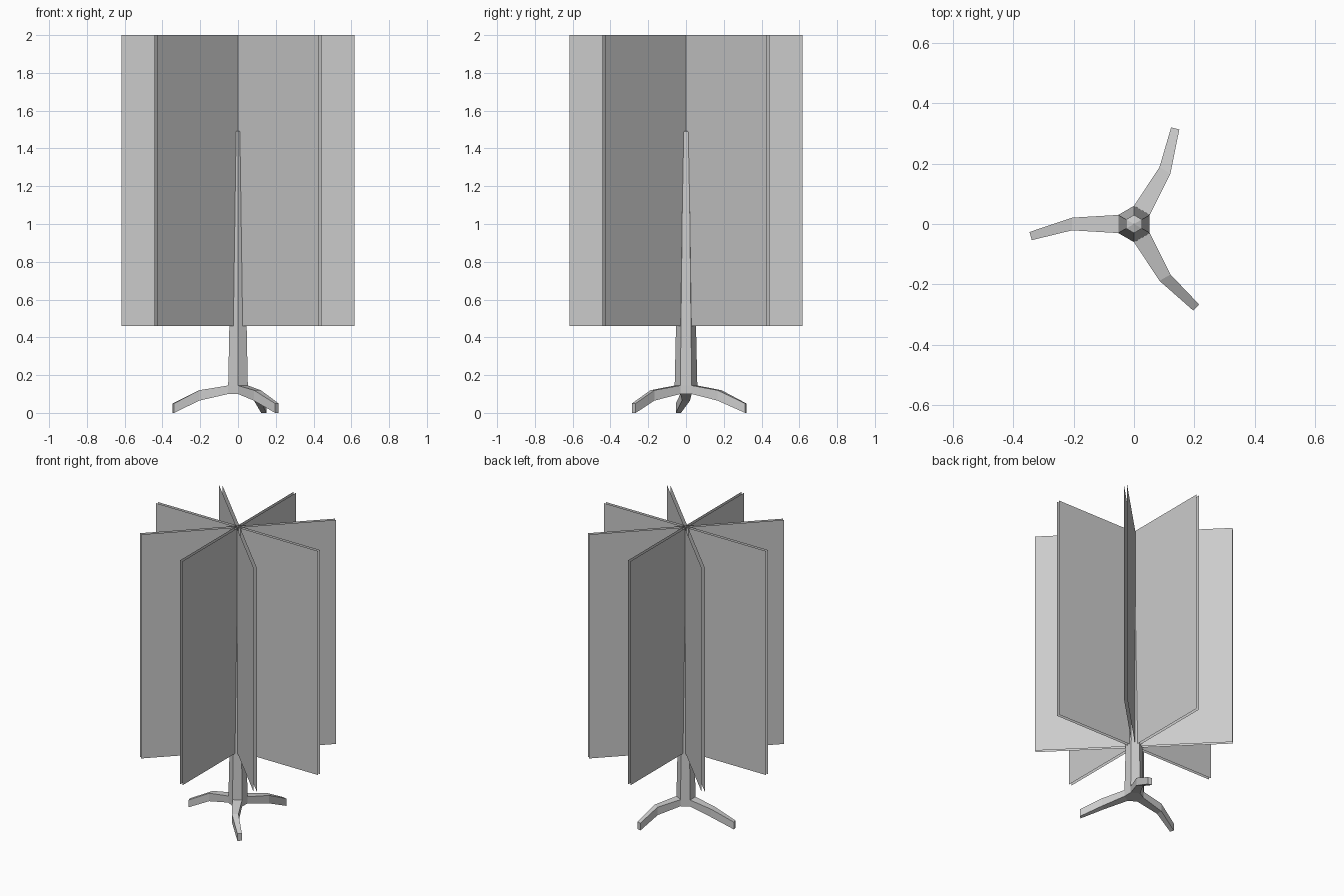
import bpy, bmesh
from math import sin, cos, radians
from mathutils import Vector, Matrix

if "Cube" in bpy.data.objects:
    bpy.data.objects.remove(bpy.data.objects["Cube"])


def make_object(name, bm):
    mesh = bpy.data.meshes.new(name)
    bm.to_mesh(mesh)
    bm.free()
    obj = bpy.data.objects.new(name, mesh)
    bpy.context.collection.objects.link(obj)
    return obj


# Trunk: tapering hexagonal rings with a shallow tip and three bent roots
bm = bmesh.new()


def hex_ring(radius, z):
    return [bm.verts.new((radius * cos(radians(30 + 60 * i)),
                          radius * sin(radians(30 + 60 * i)), z)) for i in range(6)]


base, collar, top = hex_ring(0.06, 0.10), hex_ring(0.06, 0.145), hex_ring(0.03, 1.49)
tip = bm.verts.new((0, 0, 1.5))
bm.faces.new(base[::-1])
for i in range(6):
    j = (i + 1) % 6
    bm.faces.new((collar[i], collar[j], top[j], top[i]))
    bm.faces.new((top[i], top[j], tip))
    if i % 2:  # plain side between roots
        bm.faces.new((base[i], base[j], collar[j], collar[i]))
        continue

    # Root grows out of this side, then bends sideways and down
    rot = Matrix.Rotation(radians(60 + 60 * i), 3, 'Z')
    prev = [base[i], base[j], collar[j], collar[i]]
    sections = [(0.205, 0.0, 0.021, 0.065, 0.12, 0),
                (0.342, 0.040, 0.014, 0.0, 0.05, 16)]
    for along, across, half, z0, z1, turn in sections:
        side = Vector((-sin(radians(turn)), cos(radians(turn)), 0)) * half
        c = Vector((along, across, 0))
        ring = [bm.verts.new(rot @ (c + s * side + Vector((0, 0, z))))
                for s, z in ((-1, z0), (1, z0), (1, z1), (-1, z1))]
        for k in range(4):
            m = (k + 1) % 4
            bm.faces.new((prev[k], prev[m], ring[m], ring[k]))
        prev = ring
    bm.faces.new(prev)
bmesh.ops.recalc_face_normals(bm, faces=bm.faces)
make_object("trunk", bm)

# Foliage: four crossing cards, each a pair of back-to-back sheets
HALF, GAP, Z0, Z1 = 0.617, 0.010, 0.46, 2.0
for n in range(4):
    bm = bmesh.new()
    rot = Matrix.Rotation(radians(45 * n), 3, 'Z')
    for s in (-1, 1):
        bm.faces.new([bm.verts.new(rot @ Vector((x, s * GAP, z))) for x, z in
                      ((s * -HALF, Z0), (s * -HALF, Z1), (s * HALF, Z1), (s * HALF, Z0))][::-1])
    for f in bm.faces:  # sheets face outward
        f.normal_update()
        if f.normal.dot(f.calc_center_median() * Vector((1, 1, 0)).length
                        - Vector((0, 0, f.calc_center_median().z * 2 ** 0.5))) < 0:
            f.normal_flip()
    make_object(f"foliage_card_{n + 1}", bm)
